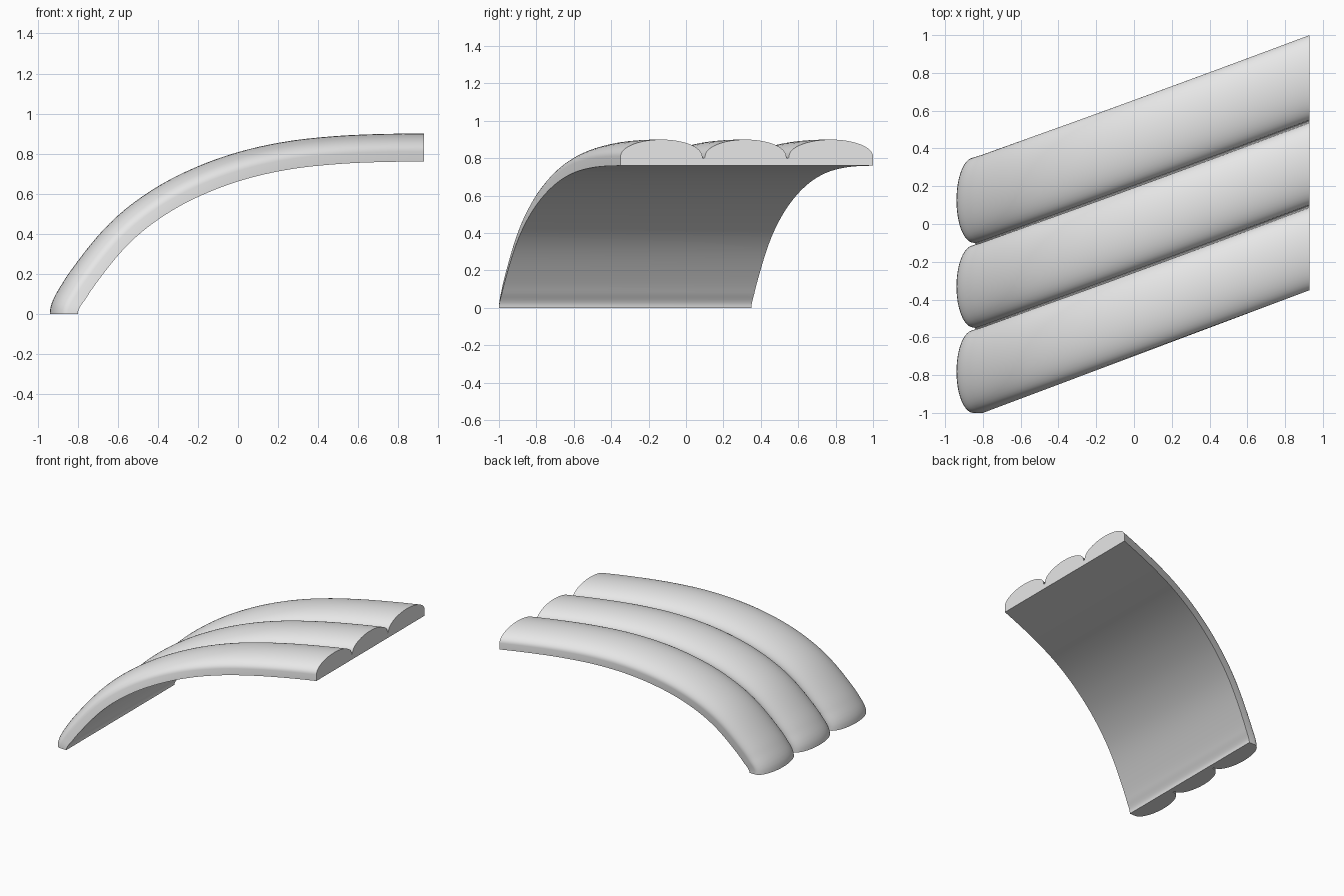
import bpy, bmesh, math
from mathutils import Vector

cube = bpy.data.objects.get("Cube")
if cube:
    bpy.data.objects.remove(cube, do_unlink=True)

# Plain grey material
grey = bpy.data.materials.new("plain_grey")
grey.use_nodes = True
colour = (0.8, 0.8, 0.8, 1)
grey.diffuse_color = colour
grey.node_tree.nodes["Principled BSDF"].inputs["Base Color"].default_value = colour

# Underside path in the x-z plane, rising from the foot to a level end
KNOTS = [(-.8, 0), (-.756, .082), (-.69, .177), (-.51, .383), (-.33, .515),
         (-.14, .61), (.04, .673), (.25, .72), (.5, .748), (.72, .758), (.93, .76)]
STEPS = 6
SHEAR = 0.65 / 1.73          # sideways drift of the sweep


def sweep_path():
    # Smooth curve through the knots, as (point, outward normal) pairs
    pts = [Vector(k) for k in KNOTS]
    n = len(pts)
    chords = [(b - a).length for a, b in zip(pts, pts[1:])]
    slopes = [(b - a) / c for a, b, c in zip(pts, pts[1:], chords)]
    tan = [Vector((0, 1))]
    for i in range(1, n - 1):
        t = slopes[i - 1] * chords[i] + slopes[i] * chords[i - 1]
        tan.append(t.normalized())
    tan.append(Vector((1, 0)))
    out = []
    for i in range(n - 1):
        a, b, c = pts[i], pts[i + 1], chords[i]
        ta, tb = tan[i] * c, tan[i + 1] * c
        for s in range(STEPS + (i == n - 2)):
            u = s / STEPS
            p = (a * (2*u**3 - 3*u**2 + 1) + ta * (u**3 - 2*u**2 + u)
                 + b * (3*u**2 - 2*u**3) + tb * (u**3 - u**2))
            d = tan[i].lerp(tan[i + 1], u).normalized()
            out.append((p, Vector((-d.y, d.x))))
    return out


def lobed_profile():
    # (across, height) outline: flat base and three rounded lobes
    base, top = .05, .14
    prof = [(-.35, 0)]
    for lo, hi in ((-.35, .087), (.102, .536), (.551, 1.0)):
        mid, half = (lo + hi) / 2, (hi - lo) / 2
        for k in range(25):
            a = math.pi * (1 - k / 24)
            prof.append((mid + half * math.cos(a),
                         base + (top - base) * math.sin(a)))
        if hi < 1:           # narrow rounded groove between lobes
            prof += [(hi + .002, .042), (hi + .0075, .039), (hi + .013, .042)]
    prof.append((1.0, 0))
    return prof


# Ribbed curved panel, swept as one closed solid
bm = bmesh.new()
profile = lobed_profile()
rings = []
for p, nrm in sweep_path():
    drift = (p.x - .93) * SHEAR
    rings.append([bm.verts.new((p.x + nrm.x * h, y + drift, p.y + nrm.y * h))
                  for y, h in profile])
count = len(profile)
for r0, r1 in zip(rings, rings[1:]):
    for j in range(count):
        k = (j + 1) % count
        bm.faces.new((r0[j], r0[k], r1[k], r1[j]))
bm.faces.new(rings[0])
bm.faces.new(rings[-1])
bmesh.ops.recalc_face_normals(bm, faces=bm.faces)

mesh = bpy.data.meshes.new("ribbed_curved_panel")
bm.to_mesh(mesh)
bm.free()
mesh.materials.append(grey)
panel = bpy.data.objects.new("ribbed_curved_panel", mesh)
bpy.context.collection.objects.link(panel)
for o in bpy.context.selected_objects:
    o.select_set(False)
panel.select_set(True)
bpy.context.view_layer.objects.active = panel
bpy.ops.object.shade_smooth_by_angle(angle=math.radians(35))
